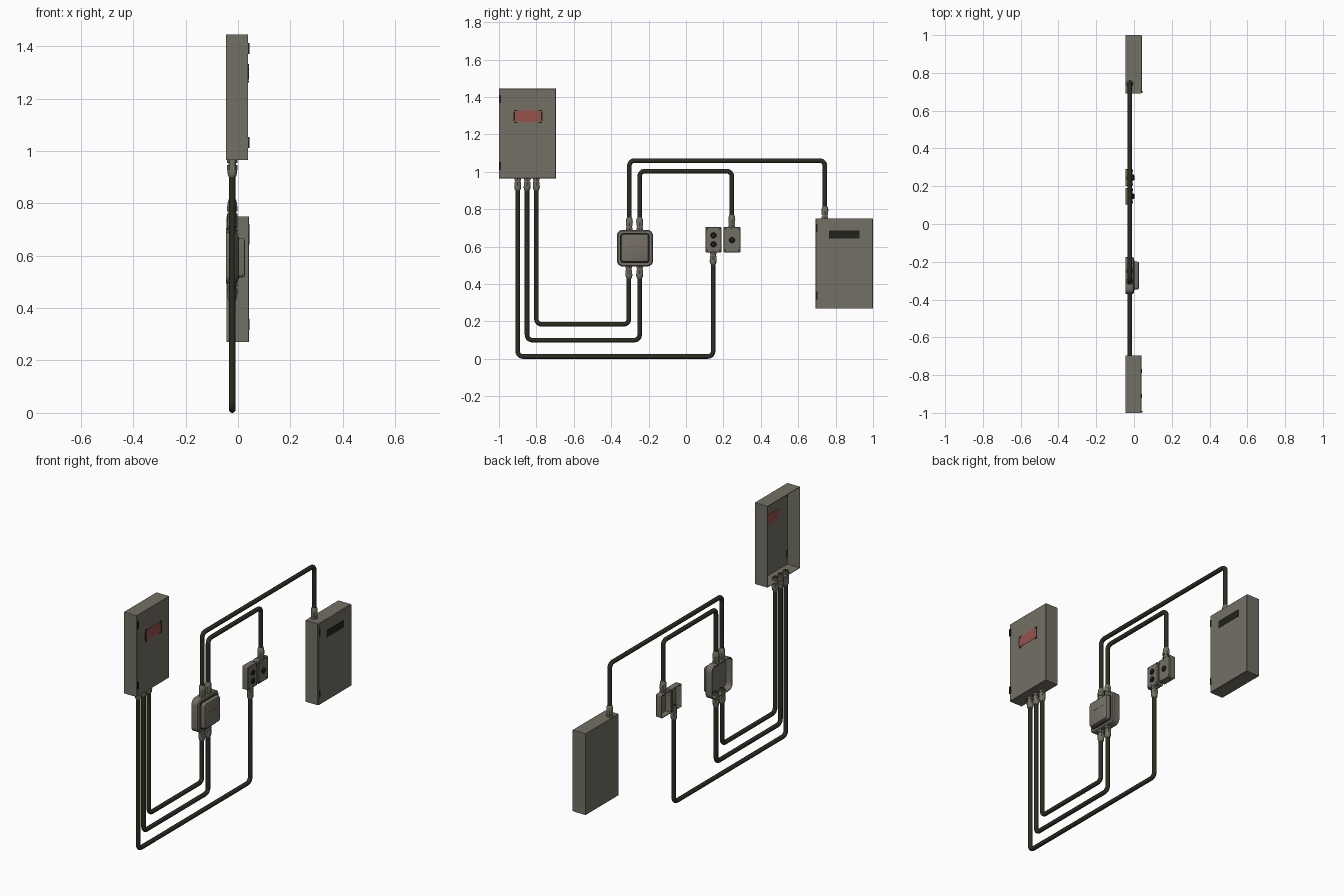
import bpy, bmesh, math
from mathutils import Vector

if "Cube" in bpy.data.objects:
    bpy.data.objects.remove(bpy.data.objects["Cube"])


def material(name, rgb):
    m = bpy.data.materials.new(name)
    m.diffuse_color = (*rgb, 1)
    m.use_nodes = True
    m.node_tree.nodes["Principled BSDF"].inputs["Base Color"].default_value = m.diffuse_color
    return m


GREY = material("enclosure grey", (0.168, 0.160, 0.128))
CABLE = material("cable black", (0.026, 0.025, 0.015))
DARK = material("dark trim", (0.016, 0.016, 0.012))
RED = material("label red", (0.31, 0.085, 0.07))


def loft(name, parts, mat):
    """Each part is a list of point rings, bridged in order and capped."""
    bm = bmesh.new()
    for rings in parts:
        vs = [[bm.verts.new(p) for p in ring] for ring in rings]
        n = len(vs[0])
        for a, b in zip(vs, vs[1:]):
            for i in range(n):
                j = (i + 1) % n
                bm.faces.new((a[i], a[j], b[j], b[i]))
        bm.faces.new(vs[0])
        bm.faces.new(vs[-1])
    bmesh.ops.recalc_face_normals(bm, faces=bm.faces)
    me = bpy.data.meshes.new(name)
    bm.to_mesh(me)
    bm.free()
    for p in me.polygons:
        p.use_smooth = True
    me.set_sharp_from_angle(angle=math.radians(35))
    me.materials.append(mat)
    ob = bpy.data.objects.new(name, me)
    bpy.context.collection.objects.link(ob)
    return ob


def rect(x, cy, cz, hy, hz, r=0.0, seg=6):
    """Rectangle facing x, with rounded corners when r > 0."""
    pts = []
    for k, (sy, sz) in enumerate(((1, 1), (-1, 1), (-1, -1), (1, -1))):
        if r == 0:
            pts.append(Vector((x, cy + sy * hy, cz + sz * hz)))
            continue
        for i in range(seg + 1):
            a = (k + i / seg) * math.pi / 2
            pts.append(Vector((x, cy + sy * (hy - r) + r * math.cos(a),
                               cz + sz * (hz - r) + r * math.sin(a))))
    return pts


def plate(name, x0, x1, y0, y1, z0, z1, mat):
    c = ((y0 + y1) / 2, (z0 + z1) / 2, (y1 - y0) / 2, (z1 - z0) / 2)
    return loft(name, [[rect(x0, *c), rect(x1, *c)]], mat)


def disc(x, y, z, r, n=20):
    return [Vector((x, y + r * math.cos(2 * math.pi * i / n),
                    z + r * math.sin(2 * math.pi * i / n))) for i in range(n)]


def shell(name, x0, x1, cy, cz, hy, hz, r, wall, bevel):
    """Box open at the back, with a chamfered front edge."""
    ri = max(r - wall, 0.001) if r else 0
    rb = max(r - bevel, 0.001) if r else 0
    inner = (cy, cz, hy - wall, hz - wall, ri)
    outer = (cy, cz, hy, hz, r)
    return loft(name, [[rect(x1 - wall, *inner), rect(x0, *inner), rect(x0, *outer),
                        rect(x1 - bevel, *outer),
                        rect(x1, cy, cz, hy - bevel, hz - bevel, rb)]], GREY)


CX = -0.022  # common plane of the cables


# Cable runs with rounded bends
def cable(name, pts, r=0.0125, bend=0.028, n=14):
    P = [Vector((CX, y, z)) for y, z in pts]
    path = [P[0]]
    for a, b, c in zip(P, P[1:], P[2:]):
        u, v = (a - b).normalized(), (c - b).normalized()
        o = b + (u + v) * bend
        for i in range(7):
            t = i / 6 * math.pi / 2
            path.append(o - v * bend * math.cos(t) - u * bend * math.sin(t))
    path.append(P[-1])
    rings = []
    for i, p in enumerate(path):
        t = (path[min(i + 1, len(path) - 1)] - path[max(i - 1, 0)]).normalized()
        side = Vector((0, -t.z, t.y))
        rings.append([p + Vector((r * math.cos(2 * math.pi * k / n), 0, 0))
                      + side * r * math.sin(2 * math.pi * k / n) for k in range(n)])
    loft(name, [rings], CABLE)


# Cable gland: inner lock nut, hex base, neck, hex cap and dome
def gland(name, y, z, d):
    def turned(profile, n):
        return [[Vector((CX + r * math.cos(2 * math.pi * i / n),
                         y + r * math.sin(2 * math.pi * i / n), z + d * h))
                 for i in range(n)] for h, r in profile]
    loft(name, [turned([(-0.013, 0.019), (-0.003, 0.019)], 6),
                turned([(-0.018, 0.0145), (0.022, 0.0145)], 16),
                turned([(0, 0.020), (0.012, 0.020)], 6),
                turned([(0.019, 0.020), (0.040, 0.020)], 6),
                turned([(0.040, 0.0185), (0.050, 0.0180), (0.059, 0.0160),
                        (0.065, 0.0130)], 16)], GREY)


# Upper cabinet: open-backed shell, red label with dark end brackets, hinges
shell("upper_cabinet", -0.045, 0.039, -0.848, 1.205, 0.152, 0.24, 0, 0.003, 0.0015)
plate("upper_red_label", 0.034, 0.0405, -0.915, -0.775, 1.266, 1.328, RED)
for s, edge in ((-1, -0.915), (1, -0.775)):
    ys = sorted((edge, edge + s * 0.007))
    plate("label_bracket", 0.037, 0.0415, *ys, 1.272, 1.322, DARK)
    for zc in (1.264, 1.328):
        ys = sorted((edge + s * 0.004, edge - s * 0.014))
        plate("label_bracket_tip", 0.037, 0.0415, *ys, zc - 0.003, zc + 0.003, DARK)

# Lower cabinet: closed box with dark label
plate("lower_cabinet", -0.044, 0.036, 0.692, 1.0, 0.27, 0.75, GREY)
shell("lower_cabinet_door", 0.036, 0.042, 0.846, 0.51, 0.153, 0.239, 0, 0.002, 0.001)
plate("lower_dark_label", 0.040, 0.0435, 0.765, 0.928, 0.643, 0.686, DARK)

# Cabinet hinges
for y, zs in ((-0.994, (1.39, 1.032)), (0.699, (0.70, 0.338))):
    for z in zs:
        plate("hinge", 0.034, 0.0445, y - 0.005, y + 0.005, z - 0.021, z + 0.021, DARK)

# Junction box: open-backed body, gasket, raised lid, thin red marks
JY, JZ = -0.273, 0.592
shell("junction_box", -0.045, 0.0, JY, JZ, 0.097, 0.098, 0.032, 0.005, 0.006)
loft("junction_gasket", [[rect(-0.003, JY, JZ, 0.079, 0.080, 0.017),
                          rect(0.003, JY, JZ, 0.079, 0.080, 0.017)]], DARK)
loft("junction_lid", [[rect(0.0, JY, JZ, 0.075, 0.076, 0.015),
                       rect(0.019, JY, JZ, 0.073, 0.074, 0.014),
                       rect(0.024, JY, JZ, 0.071, 0.072, 0.012),
                       rect(0.026, JY, JZ, 0.067, 0.068, 0.009)]], GREY)
plate("lid_red_mark", 0.0255, 0.0268, -0.318, -0.225, 0.606, 0.6085, RED)

# Push-button boxes with collars, buttons and corner screws
for cy, hy, buttons in ((0.147, 0.043, (0.66, 0.612)), (0.246, 0.045, (0.635,))):
    shell("button_box", -0.045, -0.007, cy, 0.637, hy, 0.068, 0.005, 0.004, 0.003)
    for z in buttons:
        loft("button", [[disc(-0.009, cy, z, 0.0155), disc(-0.002, cy, z, 0.0155),
                         disc(0.002, cy, z, 0.011)]], DARK)
    for sy in (-1, 1):
        for sz in (-1, 1):
            y, z = cy + sy * (hy - 0.010), 0.637 + sz * 0.057
            loft("box_screw", [[disc(-0.009, y, z, 0.004, 8),
                                disc(-0.006, y, z, 0.004, 8)]], DARK)

# Cables: points as (y, z)
cable("long_lower_cable", [(-0.90, 0.985), (-0.90, 0.0125), (0.145, 0.0125), (0.145, 0.589)])
cable("middle_lower_cable", [(-0.85, 0.985), (-0.85, 0.10), (-0.248, 0.10), (-0.248, 0.514)])
cable("short_lower_cable", [(-0.80, 0.985), (-0.80, 0.185), (-0.305, 0.185), (-0.305, 0.514)])
cable("long_upper_cable", [(-0.303, 0.67), (-0.303, 1.06), (0.743, 1.06), (0.743, 0.735)])
cable("short_upper_cable", [(-0.248, 0.67), (-0.248, 1.004), (0.245, 1.004), (0.245, 0.685)])

# Glands at every cable end: (y, wall height, direction)
for y, z, d in ((-0.90, 0.965, -1), (-0.85, 0.965, -1), (-0.80, 0.965, -1),
                (-0.305, 0.494, -1), (-0.248, 0.494, -1), (0.145, 0.569, -1),
                (-0.303, 0.69, 1), (-0.248, 0.69, 1), (0.245, 0.705, 1), (0.743, 0.75, 1)):
    gland("cable_gland", y, z, d)
